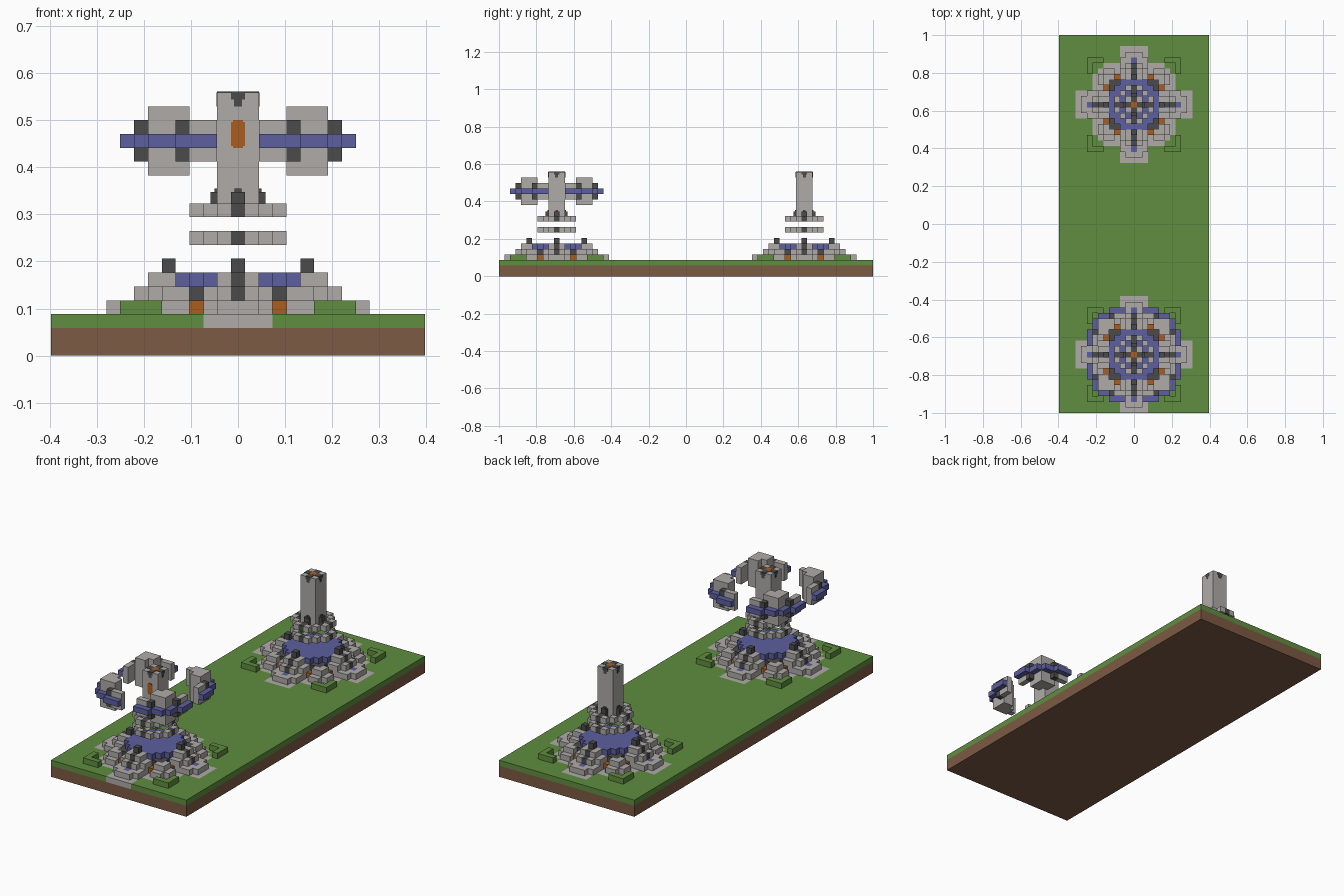
import bpy, bmesh, math
from mathutils import Vector

if "Cube" in bpy.data.objects:
    bpy.data.objects.remove(bpy.data.objects["Cube"])

U = 2 / 68                      # edge of one block
BASE = 3 * U                    # top of the ground
COLOURS = {
    "stone": (0.43, 0.41, 0.395),
    "blue": (0.11, 0.115, 0.35),
    "dark": (0.07, 0.07, 0.07),
    "orange": (0.41, 0.11, 0.014),
    "grass": (0.115, 0.27, 0.05),
    "dirt": (0.205, 0.103, 0.058),
}
NAMES = list(COLOURS)
MATS = []
for n, c in COLOURS.items():
    m = bpy.data.materials.new(n)
    m.use_nodes = True
    m.diffuse_color = (*c, 1)
    m.node_tree.nodes["Principled BSDF"].inputs["Base Color"].default_value = (*c, 1)
    MATS.append(m)


def finish(name, bm):
    me = bpy.data.meshes.new(name)
    bm.to_mesh(me)
    bm.free()
    for m in MATS:
        me.materials.append(m)
    ob = bpy.data.objects.new(name, me)
    bpy.context.collection.objects.link(ob)
    return ob


def blocks(name, cells, centre):
    """Mesh of the open faces of a set of blocks {(i, j, k): colour}."""
    bm = bmesh.new()
    for cell, colour in cells.items():
        p = Vector(cell)
        for axis in range(3):
            for s in (-1, 1):
                n = Vector((0, 0, 0))
                n[axis] = s
                if tuple(int(v) for v in p + n) in cells:
                    continue
                a, b = Vector((0, 0, 0)), Vector((0, 0, 0))
                a[(axis + 1) % 3] = 0.5
                b[(axis + 2) % 3] = 0.5 * s
                mid = p + n * 0.5 + Vector((0, 0, 0.5))
                ring = [mid - a - b, mid + a - b, mid + a + b, mid - a + b]
                f = bm.faces.new([bm.verts.new(v * U + centre) for v in ring])
                f.material_index = NAMES.index(colour)
    bmesh.ops.remove_doubles(bm, verts=bm.verts, dist=U / 50)
    bmesh.ops.dissolve_limit(bm, angle_limit=math.radians(1), verts=bm.verts,
                             edges=bm.edges, delimit={'MATERIAL'})
    return finish(name, bm)


def box(name, colour, centre, size):
    bm = bmesh.new()
    bmesh.ops.create_cube(bm, size=1)
    for v in bm.verts:
        v.co = Vector(a * b for a, b in zip(v.co, size)) + Vector(centre)
    for f in bm.faces:
        f.material_index = NAMES.index(colour)
    return finish(name, bm)


def put(cells, colour, layers, spots):
    """Place blocks with fourfold mirroring, and swapped across the diagonal."""
    for x, y in spots:
        for i, j in ((x, y), (y, x)):
            for sx in (-1, 1):
                for sy in (-1, 1):
                    for k in layers:
                        cells[(i * sx, j * sy, k)] = colour


def rect(x0, x1, y0, y1):
    return [(x, y) for x in range(x0, x1 + 1) for y in range(y0, y1 + 1)]


def paved(x, y):
    x, y = abs(x), abs(y)
    return (max(x, y) <= 10 and min(x, y) <= 2) or (max(x, y) <= 7 and x + y <= 12)


# Ground: dirt slab, then turf with paving under each temple
CENTRES = {"front": 10, "back": 55}
box("dirt_slab", "dirt", (0, 0, U), (27 * U, 2, 2 * U))
turf = {}
for i in range(-13, 14):
    for j in range(68):
        stone = any(paved(i, j - c) for c in CENTRES.values())
        turf[(i, j, 0)] = "stone" if stone else "grass"
blocks("turf", turf, Vector((0, -1 + U / 2, 2 * U)))

for side, row in CENTRES.items():
    origin = Vector((0, -1 + (row + 0.5) * U, BASE))

    # Stepped base with four stairs and four corner buttresses
    base = {}
    put(base, "stone", [0, 1], rect(0, 4, 0, 4))
    put(base, "stone", [0], rect(0, 2, 5, 8) + rect(0, 1, 9, 9))
    put(base, "stone", [0], [s for s in rect(4, 6, 4, 6) if sum(s) < 12])
    put(base, "stone", [1], rect(0, 2, 5, 6) + rect(0, 1, 7, 7))
    put(base, "stone", [1], [(4, 5), (5, 5)])
    put(base, "stone", [2], rect(0, 1, 5, 6))
    put(base, "dark", [1], [(3, 4), (4, 4)])
    put(base, "orange", [0], [(3, 5)])
    # Blue pool, its inlaid stair line and posts
    put(base, "blue", [2], [(x, y) for x, y in rect(0, 4, 0, 4) if x * x + y * y < 21])
    put(base, "blue", [0], [(0, 8)])
    for k, r in ((1, 7), (2, 6), (3, 5)):
        put(base, "dark", [k], [(0, r)])
    blocks(side + "_stepped_base", base, origin)

    # Corner hedges
    hedge = {}
    put(hedge, "grass", [0], [(6, 8), (7, 8), (8, 8)])
    blocks(side + "_hedges", hedge, origin)

    # Two floating rings
    rings = {}
    put(rings, "stone", [5, 7], [(1, 3), (2, 2)])
    put(rings, "dark", [5, 7], [(0, 3)])
    put(rings, "dark", [7], [(0, 2)])
    blocks(side + "_floating_rings", rings, origin)

    # Tower with dark and orange cap
    tower = {}
    put(tower, "stone", range(7, 16), rect(0, 1, 0, 1))
    blocks(side + "_tower", tower, origin)
    top = origin + Vector((0, 0, 16 * U))
    box(side + "_cap_light", "orange", top, (U, U, 0.004))
    for n, (dx, dy) in enumerate(((0, -1), (1, 0), (0, 1), (-1, 0))):
        d = Vector((dx, dy, 0))
        across = Vector((abs(dy), abs(dx), 0))
        along = Vector((abs(dx), abs(dy), 0))
        up = Vector((0, 0, 1))
        for part, out, z, width, depth, height in (
                ("cap_plate", 1, 16, 1, 1, 0.12),
                ("cap_notch_upper", 1.5, 15.75, 1, 0.1, 0.5),
                ("cap_notch_lower", 1.5, 15.25, 0.55, 0.1, 0.5),
                ("foot_lower", 1.75, 8.4, 1, 0.5, 0.8),
                ("foot_upper", 1.6, 8.9, 0.5, 0.2, 0.3)):
            box(f"{side}_{part}_{n}", "dark", origin + (d * out + up * z) * U,
                (across * width + along * depth + up * height) * U)

# Orange window on the front tower
front = Vector((0, -1 + 10.5 * U, BASE))
for name, w, h in (("window_tall", 0.7, 2), ("window_wide", 1, 1.7)):
    box(name, "orange", front + Vector((0, -1.5, 13)) * U, (w * U, 0.15 * U, h * U))

# Four floating corner clusters round the front tower
cluster = {}
put(cluster, "stone", range(10, 15), [s for s in rect(4, 6, 4, 6) if s != (4, 4)])
put(cluster, "stone", [11, 12, 13], rect(2, 3, 7, 7))
put(cluster, "dark", [11, 12, 13], [(4, 7)])
put(cluster, "blue", [12], rect(2, 4, 8, 8) + rect(5, 6, 7, 7))
blocks("floating_clusters", cluster, front)
